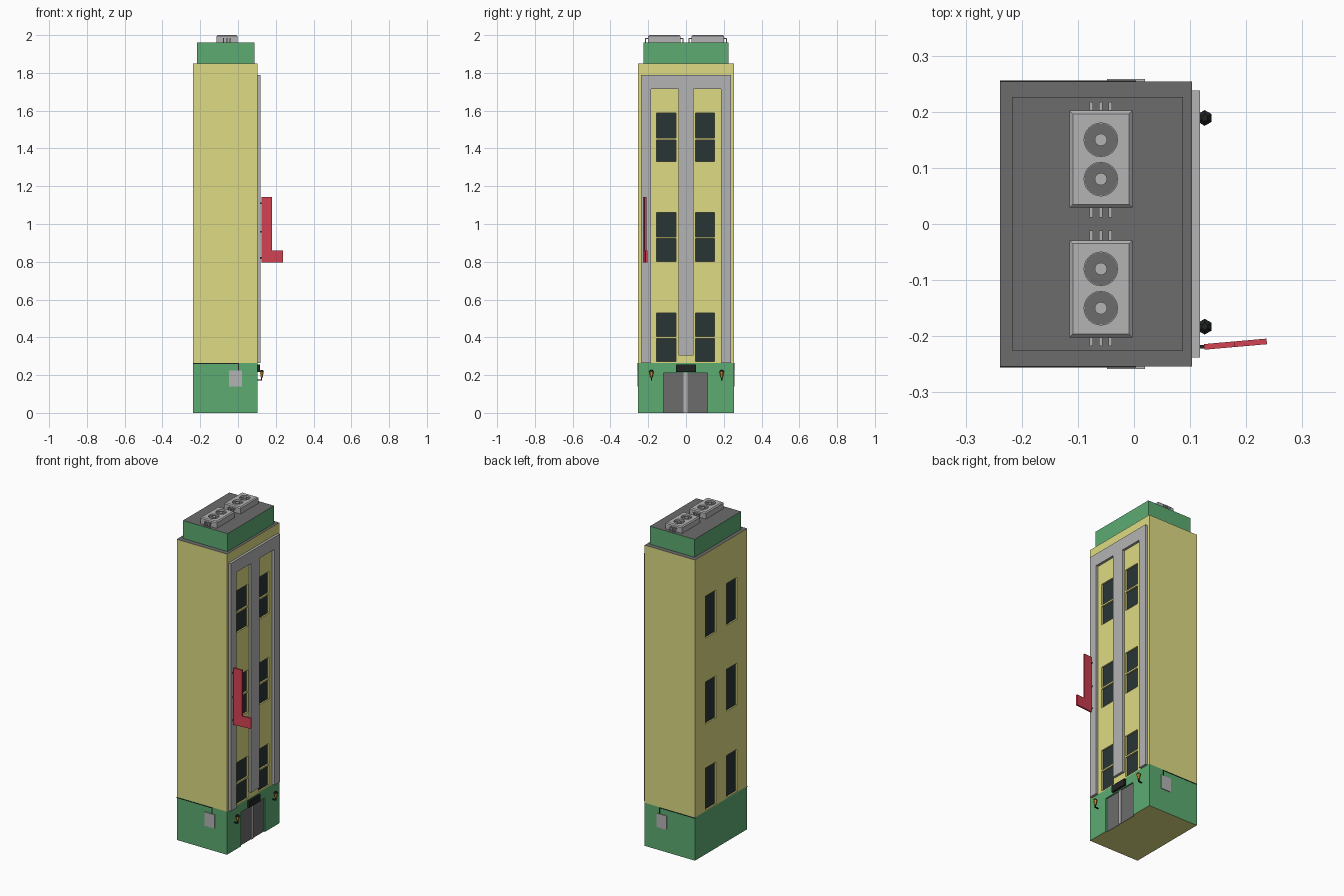
import bpy, bmesh, math
from mathutils import Matrix, Vector

if "Cube" in bpy.data.objects:
    bpy.data.objects.remove(bpy.data.objects["Cube"])


def mat(name, r, g, b):
    m = bpy.data.materials.new(name)
    m.diffuse_color = (*[(c / 255) ** 2.2 for c in (r, g, b)], 1)
    m.use_nodes = True
    m.node_tree.nodes["Principled BSDF"].inputs["Base Color"].default_value = m.diffuse_color
    return m


YELLOW = mat("yellow_wall", 221, 218, 131)
GREEN = mat("green_wall", 93, 170, 113)
ROOF = mat("roof_grey", 108, 108, 108)
GLASS = mat("dark_glass", 46, 56, 56)
RED = mat("red_panel", 212, 68, 84)
BLACK = mat("black_metal", 38, 40, 40)
AMBER = mat("amber_glass", 225, 150, 50)
GREY = mat("light_grey", 178, 178, 178)


def finish(name, bm, *mats):
    bmesh.ops.recalc_face_normals(bm, faces=bm.faces)
    me = bpy.data.meshes.new(name)
    bm.to_mesh(me)
    bm.free()
    for m in mats:
        me.materials.append(m)
    ob = bpy.data.objects.new(name, me)
    bpy.context.collection.objects.link(ob)
    return ob


def add_box(bm, x, y, z):
    c = Vector(((x[0] + x[1]) / 2, (y[0] + y[1]) / 2, (z[0] + z[1]) / 2))
    s = Matrix.Diagonal((x[1] - x[0], y[1] - y[0], z[1] - z[0], 1))
    bmesh.ops.create_cube(bm, size=1, matrix=Matrix.Translation(c) @ s)


def boxes(name, m, *dims):
    bm = bmesh.new()
    for d in dims:
        add_box(bm, *d)
    return finish(name, bm, m)


def cone(bm, x, y, z0, z1, r0, r1, n):
    bmesh.ops.create_cone(bm, cap_ends=True, segments=n, radius1=r0, radius2=r1, depth=z1 - z0,
                          matrix=Matrix.Translation((x, y, (z0 + z1) / 2)))


def prism(name, pts, offset, m):
    bm = bmesh.new()
    f = bm.faces.new([bm.verts.new(p) for p in pts])
    ext = bmesh.ops.extrude_face_region(bm, geom=[f])["geom"]
    bmesh.ops.translate(bm, vec=offset, verts=[v for v in ext if isinstance(v, bmesh.types.BMVert)])
    return finish(name, bm, m)


def cap_material(ob, m, sign):
    ob.data.materials.append(m)
    for p in ob.data.polygons:
        if p.normal.z * sign > 0.9:
            p.material_index = 1


def cut(ob, cutter):
    mod = ob.modifiers.new("cut", "BOOLEAN")
    mod.object, mod.solver = cutter, "EXACT"
    cutter.hide_render = True
    bpy.context.view_layer.objects.active = ob
    bpy.ops.object.modifier_apply(modifier=mod.name)
    bpy.data.objects.remove(cutter)


# main volumes
W, D = (-0.239, 0.103), (-0.254, 0.254)
base = boxes("ground_floor", GREEN, (W, D, (0, 0.265)))
cap_material(base, YELLOW, -1)
tower = boxes("tower_wall", YELLOW, (W, D, (0.265, 1.85)))
cap_material(tower, ROOF, 1)
crown = boxes("roof_crown", GREEN, ((-0.217, 0.087), (-0.225, 0.226), (1.85, 1.96)))
cap_material(crown, ROOF, 1)

# recessed windows: split panes on the street side, tall ones on the rear
cols = ((-0.155, -0.052), (0.05, 0.152))
street = ((0.272, 0.395), (0.405, 0.53), (0.802, 0.922), (0.932, 1.06), (1.33, 1.446), (1.456, 1.588))
rear = ((0.272, 0.53), (0.802, 1.06), (1.33, 1.588))
R = 0.01
xf, xr = W[1], W[0]
holes = [((xf - R, xf + 0.05), y, z) for y in cols for z in street]
holes += [((xr - 0.05, xr + R), y, z) for y in cols for z in rear]
cut(tower, boxes("window_cutter", None, *holes))
panes = [((xf - R - 0.003, xf - R + 0.001), y, z) for y in cols for z in street]
panes += [((xr + R - 0.001, xr + R + 0.003), y, z) for y in cols for z in rear]
boxes("window_panes", GLASS, *panes)

# street-side frame with central pillar
half = [(0.238, 1.79), (0.238, 0.265), (0.185, 0.265), (0.185, 1.715), (0.04, 1.715), (0.04, 0.305)]
outline = half + [(-y, z) for y, z in reversed(half)]
prism("facade_frame", [(xf - 0.001, y, z) for y, z in outline], (0.016, 0, 0), GREY)

# entrance
cut(base, boxes("door_cutter", None, ((xf - R, xf + 0.05), (-0.12, 0.115), (-0.05, 0.21))))
boxes("double_door", ROOF, ((xf - R - 0.003, xf - R + 0.002), (-0.12, 0.115), (0, 0.21)))
boxes("door_post", GREY, ((xf - R, xf - 0.003), (-0.012, 0.007), (0, 0.21)))
boxes("door_sign", BLACK, ((xf - 0.002, 0.116), (-0.054, 0.054), (0.216, 0.256)))

# wall lanterns
for i, y in enumerate((-0.183, 0.189)):
    boxes(f"lantern_arm_{i}", BLACK, ((xf - 0.002, 0.128), (y - 0.003, y + 0.003), (0.171, 0.176)),
          ((0.122, 0.128), (y - 0.003, y + 0.003), (0.171, 0.19)))
    bm = bmesh.new()
    cone(bm, 0.126, y, 0.188, 0.218, 0.006, 0.012, 6)
    finish(f"lantern_glass_{i}", bm, AMBER)
    bm = bmesh.new()
    cone(bm, 0.126, y, 0.218, 0.227, 0.014, 0.006, 6)
    finish(f"lantern_cap_{i}", bm, BLACK)

# utility boxes with cable on both side walls
for s, side in ((-1, "front"), (1, "back")):
    def dep(d, s=s):
        return tuple(sorted((s * 0.253, s * (0.254 + d))))
    boxes(f"utility_box_{side}", GREY, ((-0.048, 0.02), dep(0.004), (0.14, 0.225)))
    boxes(f"cable_{side}", BLACK, ((0.0, 0.004), dep(0.002), (0.225, 0.262)),
          ((W[0], 0.004), dep(0.002), (0.259, 0.263)))

# hanging stepped panel, turned slightly from the wall normal
shape = [(0, 0.795), (0.112, 0.795), (0.112, 0.86), (0.055, 0.86), (0.055, 1.143), (0, 1.143)]
panel = prism("hanging_panel", [(x, -0.005, z) for x, z in shape], (0, 0.01, 0), RED)
panel.location = (0.125, -0.219, 0)
panel.rotation_euler.z = math.radians(5)
boxes("panel_brackets", BLACK, *[((0.115, 0.13), (-0.222, -0.216), (z - 0.004, z + 0.004))
                                 for z in (0.82, 0.96, 1.11)])

# rooftop fan units
cx = -0.059
for i, s in enumerate((-1, 1)):
    bm = bmesh.new()
    add_box(bm, (-0.115, -0.003), tuple(sorted((s * 0.029, s * 0.202))), (1.96, 2.0))
    top = [e for e in bm.edges if all(v.co.z > 1.99 for v in e.verts)]
    bmesh.ops.bevel(bm, geom=top, offset=0.006, segments=1, affect="EDGES")
    unit = finish(f"fan_unit_{i}", bm, GREY)
    wells, blades, hubs = bmesh.new(), bmesh.new(), bmesh.new()
    for y in (0.08 * s, 0.15 * s):
        cone(wells, cx, y, 1.988, 2.02, 0.03, 0.03, 24)
        cone(blades, cx, y, 1.986, 1.99, 0.0295, 0.0295, 24)
        cone(hubs, cx, y, 1.988, 1.998, 0.011, 0.011, 16)
    cut(unit, finish("well_cutter", wells))
    finish(f"fan_blades_{i}", blades, ROOF)
    finish(f"fan_hubs_{i}", hubs, GREY)
    # bent pipes at both ends
    pipes = []
    for x in (cx - 0.017, cx, cx + 0.017):
        for a, b in ((0.012, 0.035), (0.217, 0.195)):
            px = (x - 0.003, x + 0.003)
            c = a + math.copysign(0.006, b - a)
            pipes.append((px, tuple(sorted((s * a, s * b))), (1.979, 1.985)))
            pipes.append((px, tuple(sorted((s * a, s * c))), (1.958, 1.979)))
    boxes(f"fan_pipes_{i}", GREY, *pipes)
